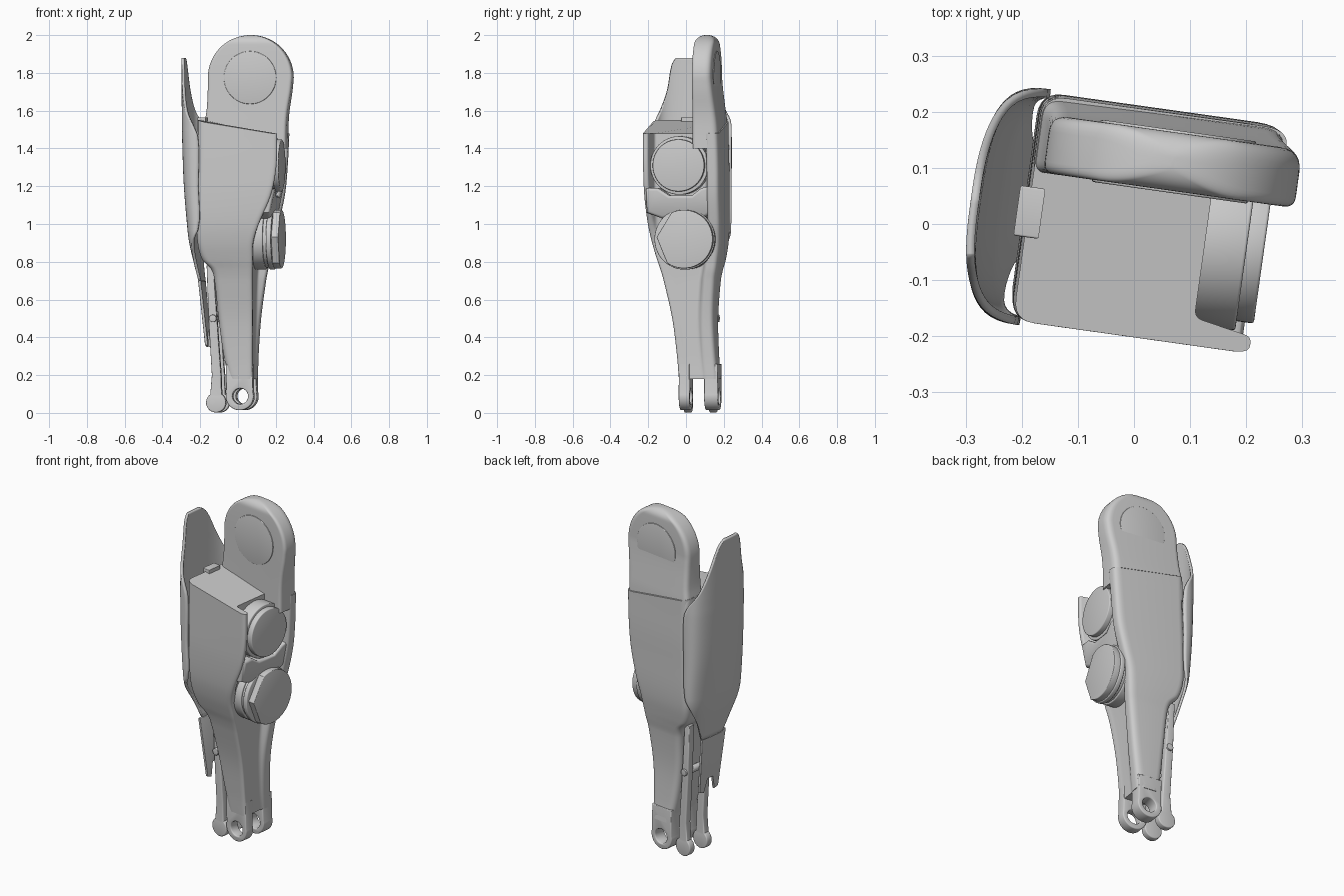
import bpy, bmesh, math
from math import sin, cos, radians, pi
from mathutils import Matrix

if "Cube" in bpy.data.objects:
    bpy.data.objects.remove(bpy.data.objects["Cube"])

YAW = Matrix.Rotation(radians(-8), 4, 'Z')   # whole leg is turned slightly


def finish(name, bm, angle=32):
    bmesh.ops.remove_doubles(bm, verts=bm.verts, dist=1e-5)
    bmesh.ops.recalc_face_normals(bm, faces=bm.faces)
    me = bpy.data.meshes.new(name)
    bm.to_mesh(me)
    bm.free()
    me.transform(YAW)
    ob = bpy.data.objects.new(name, me)
    bpy.context.collection.objects.link(ob)
    bpy.ops.object.select_all(action='DESELECT')
    ob.select_set(True)
    bpy.context.view_layer.objects.active = ob
    bpy.ops.object.shade_smooth_by_angle(angle=radians(angle))
    return ob


def sample(rows, per):
    """Smoothly interpolate table rows whose first value is z."""
    out = []
    def slope(i, k):
        a, b = rows[max(i - 1, 0)], rows[min(i + 1, len(rows) - 1)]
        return (b[k] - a[k]) / (b[0] - a[0])
    for i in range(len(rows) - 1):
        a, b = rows[i], rows[i + 1]
        h = b[0] - a[0]
        for j in range(per):
            t = j / per
            row = [a[0] + h * t]
            for k in range(1, len(a)):
                row.append((2*t**3 - 3*t*t + 1) * a[k] + (t**3 - 2*t*t + t) * h * slope(i, k)
                           + (3*t*t - 2*t**3) * b[k] + (t**3 - t*t) * h * slope(i + 1, k))
            out.append(row)
    out.append(list(rows[-1]))
    return out


def rounded(pts, radii, seg=6):
    """Round each corner of a polygon with a constant number of points."""
    out = []
    n = len(pts)
    for i, (x, y) in enumerate(pts):
        ends = []
        for q in (pts[i - 1], pts[(i + 1) % n]):
            dx, dy = q[0] - x, q[1] - y
            d = math.hypot(dx, dy) or 1
            m = min(radii[i], d * .45) / d
            ends.append((x + dx * m, y + dy * m))
        for j in range(seg + 1):
            t = j / seg
            out.append(tuple((1-t)**2 * ends[0][k] + 2*t*(1-t) * (x, y)[k] + t*t * ends[1][k]
                             for k in (0, 1)))
    return out


def loft(name, rings, angle=32):
    bm = bmesh.new()
    vs = [[bm.verts.new(p) for p in r] for r in rings]
    n = len(vs[0])
    for a, b in zip(vs, vs[1:]):
        for i in range(n):
            bm.faces.new((a[i], a[(i + 1) % n], b[(i + 1) % n], b[i]))
    bm.faces.new(vs[0])
    bm.faces.new(vs[-1])
    return finish(name, bm, angle)


def plate(name, outline, lo, hi, axis, holes=(), bevel=.006):
    """Extrude a 2D outline with holes along x or y, with rounded rims."""
    cu = bpy.data.curves.new(name, 'CURVE')
    cu.dimensions, cu.fill_mode = '2D', 'BOTH'
    cu.extrude, cu.bevel_depth, cu.offset = (hi - lo) / 2 - bevel, bevel, -bevel
    cu.bevel_resolution = 2
    for loop in (outline, *holes):
        sp = cu.splines.new('POLY')
        sp.points.add(len(loop) - 1)
        for p, (u, v) in zip(sp.points, loop):
            p.co = (u, v, 0, 1)
        sp.use_cyclic_u = True
    tmp = bpy.data.objects.new(name + "_tmp", cu)
    bpy.context.collection.objects.link(tmp)
    me = bpy.data.meshes.new_from_object(tmp.evaluated_get(bpy.context.evaluated_depsgraph_get()))
    bpy.data.objects.remove(tmp)
    bm = bmesh.new()
    bm.from_mesh(me)
    bpy.data.meshes.remove(me)
    mid = (lo + hi) / 2
    for v in bm.verts:
        u, w, d = v.co
        v.co = (u, d + mid, w) if axis == 'y' else (d + mid, u, w)
    return finish(name, bm)


def arc(cx, cy, r, a0=0, a1=360, n=48):
    full = abs(a1 - a0) == 360
    return [(cx + r * cos(radians(a0 + (a1 - a0) * i / (n if full else n - 1))),
             cy + r * sin(radians(a0 + (a1 - a0) * i / (n if full else n - 1)))) for i in range(n)]


# Main shell: z, left, front lip, recess, back lip, front, back
shell = [(.18, -.05, .08, .078, .085, -.03, .185), (.3, -.075, .08, .078, .09, -.04, .172),
         (.5, -.1, .085, .083, .105, -.065, .163), (.7, -.115, .09, .088, .13, -.11, .175),
         (.76, -.13, .093, .091, .14, -.127, .185), (.81, -.175, .096, .094, .146, -.144, .193),
         (.9, -.197, .102, .1, .16, -.17, .205), (1.0, -.197, .135, .11, .19, -.188, .21),
         (1.15, -.195, .2, .13, .225, -.198, .21), (1.3, -.19, .23, .13, .24, -.2, .21),
         (1.48, -.19, .235, .13, .25, -.2, .205)]
rings = []
for z, x0, xf, xr, xb, y0, y1 in sample(shell, 5):
    pts = [(x0, y1), (x0, y0), (xf, y0), (xf, y0 + .03), (xr, y0 + .05),
           (xr, y1 - .085), (xb, y1 - .065), (xb, y1)]
    ring = rounded(pts, [.04, .04, .03, .012, .015, .015, .015, .045])
    top = 1 if z > 1.479 else 0
    rings.append([(x, y, z + top * .07 * max(0, (.05 - x) / .24)) for x, y in ring])
loft("main_shell", rings)

# Hip plate with round head, lofted upward
rows = []
for z, x0, x1, y1 in sample([(1.4, -.19, .245, .206), (1.52, -.192, .247, .2), (1.6, -.18, .254, .191),
                             (1.7, -.174, .271, .179), (1.775, -.173, .279, .172)], 4):
    rows.append((z, x0, x1, .068, y1))
for i in range(1, 25):
    t = radians(90 * i / 24.3)
    z, w = 1.775 + .225 * sin(t), .226 * cos(t)
    d = max(0, z - 1.955)
    inset = .045 - math.sqrt(.045**2 - d * d)
    rows.append((z, .053 - w, .053 + w, .068 + inset, .172 - inset))
loft("hip_plate", [[(x, y, z) for x, y in rounded([(a, d), (a, c), (b, c), (b, d)], [.03, .02, .02, .04])]
                   for z, a, b, c, d in rows])
plate("hip_joint_face", arc(.055, 1.775, .14), .064, .176, 'y', bevel=.003)

# Left cover panel: z, start angle, end angle, centre x, depth, half width
cover = [(.69, -22, 26, -.13, .073, .15), (.8, -38, 45, -.15, .08, .17), (.9, -60, 66, -.165, .086, .2),
         (.97, -86, 84, -.168, .092, .21), (1.2, -88, 88, -.17, .11, .212), (1.46, -88, 88, -.17, .12, .212),
         (1.53, -78, 78, -.17, .121, .21), (1.6, -56, 50, -.17, .122, .207), (1.7, -39, 28, -.17, .123, .204),
         (1.84, -30, 8, -.17, .124, .2), (1.88, -22, 0, -.17, .124, .2)]
bm = bmesh.new()
grid = []
for z, p0, p1, xc, a, b in sample(cover, 4):
    line = []
    for i in range(33):
        p = radians(max(-89, min(89, p0 + (p1 - p0) * i / 32)))
        line.append(bm.verts.new((xc - a * cos(p)**.6,
                                  .005 + b * math.copysign(abs(sin(p))**.7, p), z)))
    grid.append(line)
for r0, r1 in zip(grid, grid[1:]):
    for i in range(32):
        bm.faces.new((r0[i], r1[i], r1[i + 1], r0[i + 1]))
panel = finish("side_cover", bm)
if sum(f.normal.x for f in panel.data.polygons) > 0:
    panel.data.flip_normals()
mod = panel.modifiers.new("thickness", 'SOLIDIFY')
mod.thickness, mod.offset = .015, -1

# Ankle fork: two eyelets
eye = [(.08, .26), (-.062, .26)] + arc(.012, .088, .074, 165, 375, 28)
for name, lo, hi in (("front_fork", -.028, .03), ("back_fork", .108, .182)):
    plate(name, eye, lo, hi, 'y', [arc(.015, .088, .042, n=32)])

# Push rods with round ends, and the guard beside them
rod = [(-.128, .78), (-.165, .78), (-.155, .5), (-.137, .2)] + arc(-.115, .055, .053, 125, 415, 28) \
      + [(-.088, .2), (-.103, .4)]
plate("front_push_rod", rod, -.025, .015, 'y')
plate("back_push_rod", rod, .11, .15, 'y')
guard = plate("rod_guard", [(-.1, .7), (.085, .7), (.065, .36), (.03, .35), (.01, .43), (-.03, .43),
                            (-.05, .35), (-.08, .36)], -.2, -.184, 'x', bevel=.004)
for v in guard.data.vertices:
    v.co.x += (.7 - v.co.z) * .1
plate("rod_crosspin", arc(-.13, .5, .02, n=20), -.04, .16, 'y', bevel=.003)

# Motor hubs on the right side, stacked discs
for name, cy, cz, discs in (
        ("upper_hub", -.008, 1.31, ((.155, .1, .205), (.138, .19, .236))),
        ("lower_hub", .02, .92, ((.16, .06, .15), (.15, .14, .172), (.162, .168, .195)))):
    for i, (r, lo, hi) in enumerate(discs):
        plate(f"{name}_disc_{i + 1}", arc(cy, cz, r, n=56), lo, hi, 'x', bevel=.005)
plate("lower_hub_cap", arc(.02, .92, .155, -125, 115, 40) + [(-.125, .93)], .185, .232, 'x', bevel=.004)

# Saddle between the hubs, and a bracket by the cover
saddle = [(-.185, 1.19), (-.12, 1.19), (-.06, 1.15), (.06, 1.15), (.11, 1.19), (.165, 1.2),
          (.165, 1.06), (.12, 1.03), (-.1, 1.03), (-.18, 1.06)]
ob = plate("hub_saddle", saddle, .08, .22, 'x', bevel=.015)
for v in ob.data.vertices:
    v.co.x -= max(0, 1.16 - v.co.z) * .25
plate("cover_bracket", [(-.21, 1.49), (-.165, 1.49), (-.165, 1.565), (-.21, 1.565)], -.05, .04, 'y', bevel=.004)
